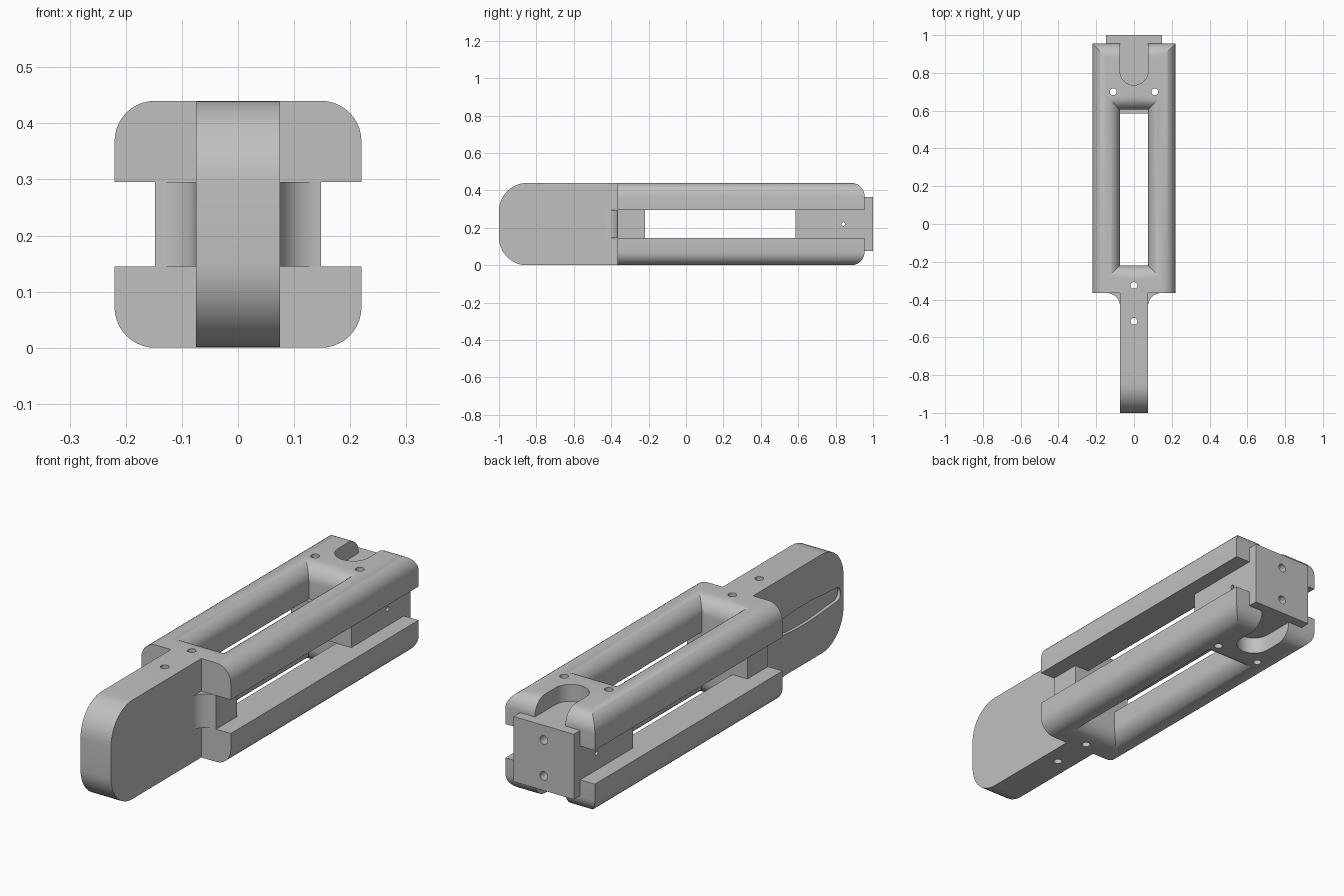
import bpy, bmesh, math
from mathutils import Matrix, Vector

if "Cube" in bpy.data.objects:
    bpy.data.objects.remove(bpy.data.objects["Cube"])

MID = 0.22      # half height; every part is built around this level
HALF = 0.22     # half width of the frame
RAIL = 0.075    # inner edge of the rails, half width of the handle
BLOCK = 0.148   # half width of the spacer blocks
FRONT, BACK = -0.365, 0.955
ROUND = 0.072

grey = bpy.data.materials.new("light_grey")
grey.use_nodes = True
grey.diffuse_color = (0.53, 0.53, 0.53, 1)
grey.node_tree.nodes["Principled BSDF"].inputs["Base Color"].default_value = grey.diffuse_color


def make(name, bm):
    """Turn a bmesh into an object standing at mid height."""
    bmesh.ops.recalc_face_normals(bm, faces=bm.faces[:])
    mesh = bpy.data.meshes.new(name)
    bm.to_mesh(mesh)
    bm.free()
    mesh.materials.append(grey)
    obj = bpy.data.objects.new(name, mesh)
    obj.location.z = MID
    bpy.context.collection.objects.link(obj)
    return obj


def prism(points, axis, low, high):
    """Extrude a flat outline along x or z."""
    bm = bmesh.new()
    place = (lambda a, b: (low, a, b)) if axis == "x" else (lambda a, b: (a, b, low))
    face = bm.faces.new([bm.verts.new(place(a, b)) for a, b in points])
    new = bmesh.ops.extrude_face_region(bm, geom=[face])["geom"]
    step = Vector((high - low, 0, 0)) if axis == "x" else Vector((0, 0, high - low))
    bmesh.ops.translate(bm, vec=step, verts=[v for v in new if isinstance(v, bmesh.types.BMVert)])
    return bm


def arc(cx, cy, rx, ry, start, end, steps=12):
    angles = [math.radians(start + (end - start) * i / steps) for i in range(steps + 1)]
    return [(cx + rx * math.cos(a), cy + ry * math.sin(a)) for a in angles]


def box(x, y0, y1, z):
    return prism([(-x, y0), (x, y0), (x, y1), (-x, y1)], "z", -z, z)


def drill(bm, centre, axis, radius, length):
    turn = Vector((0, 0, 1)).rotation_difference(Vector(axis)).to_matrix().to_4x4()
    bmesh.ops.create_cone(bm, cap_ends=True, segments=20, radius1=radius, radius2=radius,
                          depth=length, matrix=Matrix.Translation(centre) @ turn)


# Cutters: vertical holes, end screws and cross pin
bm = bmesh.new()
for x, y in ((0, -0.325), (0, -0.515), (0.11, 0.7), (-0.11, 0.7)):
    drill(bm, (x, y, 0), (0, 0, 1), 0.018, 1)
for z in (-0.08, 0.08):
    drill(bm, (0, 1, z), (0, 1, 0), 0.019, 0.25)
drill(bm, (0, 0.84, 0), (1, 0, 0), 0.01, 1)
drills = make("drill_cutter", bm)

# Cutter: round-ended slots over the end plate
slot_outline = [(RAIL, 1.1), (-RAIL, 1.1)] + arc(0, 0.81, RAIL, RAIL, 180, 360)
slot_top = make("upper_slot_cutter", prism(slot_outline, "z", 0.145, 0.4))
slot_low = make("lower_slot_cutter", prism(slot_outline, "z", -0.4, -0.145))

# Cutter: long grip recess on the right of the handle
recess_outline = (arc(-0.955, 0, 0.025, 0.03, 270, 90) + [(-0.77, 0.044), (-0.67, 0.044)]
                  + arc(-0.49, 0, 0.025, 0.03, 90, -90) + [(-0.67, -0.044), (-0.77, -0.044)])
recess = make("recess_cutter", prism(recess_outline, "x", -0.2, -0.06))
cutters = [drills, slot_top, slot_low, recess]


def finish(obj, cuts):
    """Cut the part, bake its modifiers and shade it."""
    for cutter in cuts:
        mod = obj.modifiers.new("cut", "BOOLEAN")
        mod.operation = "DIFFERENCE"
        mod.solver = "EXACT"
        mod.object = cutter
    bpy.context.view_layer.update()
    graph = bpy.context.evaluated_depsgraph_get()
    mesh = bpy.data.meshes.new_from_object(obj.evaluated_get(graph))
    obj.modifiers.clear()
    obj.data = mesh
    bpy.ops.object.select_all(action="DESELECT")
    obj.select_set(True)
    bpy.context.view_layer.objects.active = obj
    bpy.ops.object.shade_smooth_by_angle(angle=math.radians(30))


# Upper and lower frame: half a ring with rounded rims, mirrored in x and z
ring = [(0, FRONT), (HALF, FRONT), (HALF, BACK), (0, BACK),
        (0, 0.605), (RAIL, 0.605), (RAIL, -0.22), (0, -0.22)]
bm = prism(ring, "z", 0.075, MID)
rims = []
for edge in bm.edges:
    a, b = (v.co for v in edge.verts)
    on_top = min(a.z, b.z) > MID - 0.001
    at_front = max(a.y, b.y) < FRONT + 0.001
    at_seam = max(a.x, b.x) < 0.001
    if on_top and not at_front and not at_seam:
        rims.append(edge)
bmesh.ops.recalc_face_normals(bm, faces=bm.faces[:])
bmesh.ops.bevel(bm, geom=rims, offset=ROUND, offset_type="OFFSET", segments=10,
                profile=0.5, affect="EDGES", clamp_overlap=False)
seam = [f for f in bm.faces if all(abs(v.co.x) < 0.0001 for v in f.verts)]
bmesh.ops.delete(bm, geom=seam, context="FACES")
frame = make("frame", bm)
mirror = frame.modifiers.new("mirror", "MIRROR")
mirror.use_axis = (True, False, True)
finish(frame, [drills, slot_top, slot_low])

# Handle: flat bar with a rounded front end
bar = ([(FRONT, -MID), (FRONT, MID)] + arc(-0.85, MID - 0.15, 0.15, 0.15, 90, 180)
       + arc(-0.85, 0.15 - MID, 0.15, 0.15, 180, 270))
finish(make("handle", prism(bar, "x", -RAIL, RAIL)), [drills, recess])

# Front spacer: flares out of the handle in two hollow curves
flare = arc(BLOCK, -0.43, BLOCK - RAIL, 0.065, 180, 90)
spacer = flare + [(BLOCK, -0.22), (-BLOCK, -0.22)] + [(-x, y) for x, y in reversed(flare)]
finish(make("front_spacer", prism(spacer, "z", -0.075, 0.075)), [drills])

# Rear spacer and end plate
finish(make("rear_spacer", box(BLOCK, 0.585, BACK, 0.075)), [drills])
finish(make("end_plate", box(BLOCK, BACK, 1.0, 0.145)), [drills])

for cutter in cutters:
    bpy.data.objects.remove(cutter)
